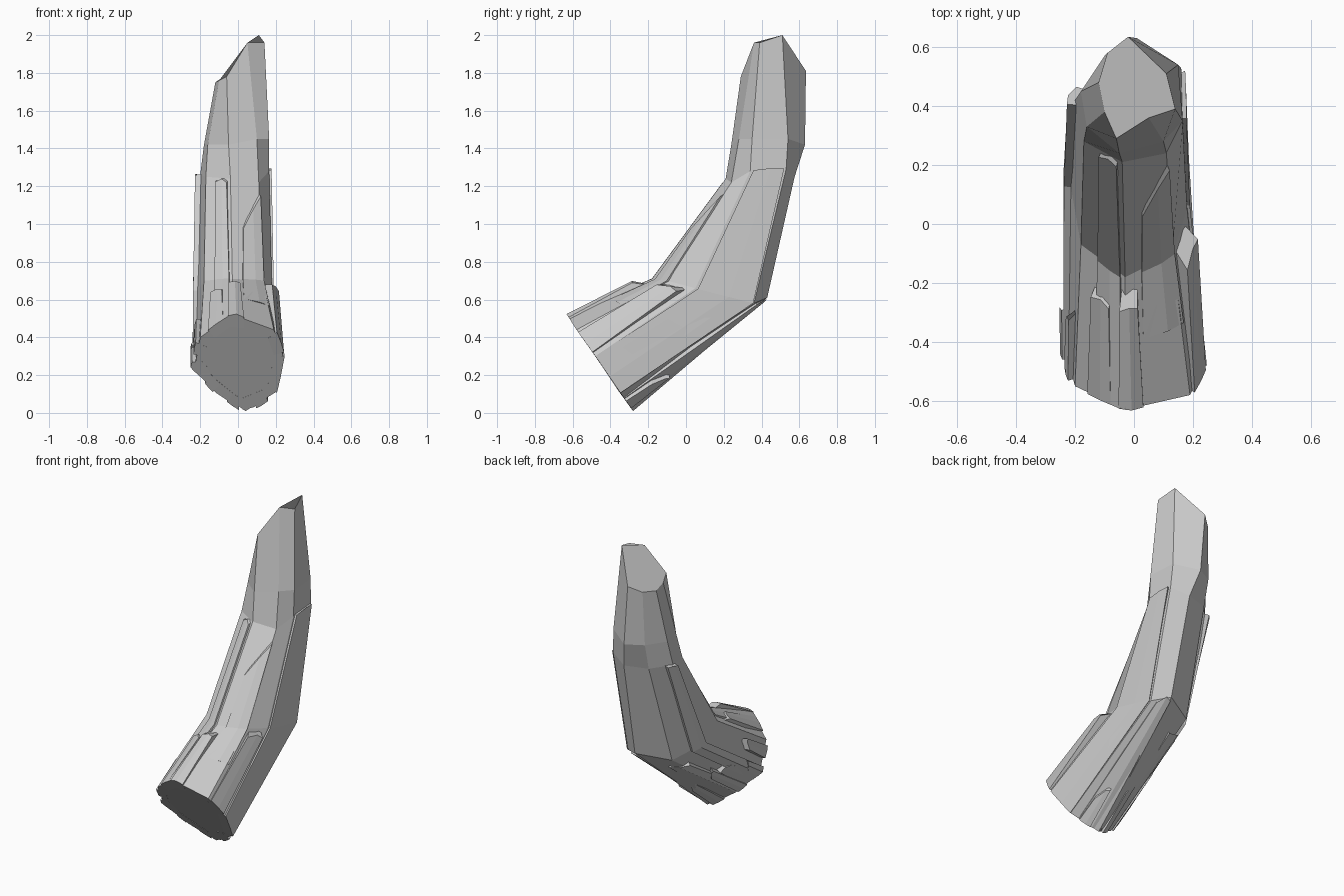
import bpy, bmesh
from mathutils import Vector

old = bpy.data.objects.get("Cube")
if old:
    bpy.data.objects.remove(old)

stone = bpy.data.materials.new("grey stone")
stone.use_nodes = True
GREY = (0.6, 0.6, 0.6, 1)
stone.diffuse_color = GREY
stone.node_tree.nodes["Principled BSDF"].inputs["Base Color"].default_value = GREY

# Cross-sections of eight corners, from +x through the back, -x and the front
RINGS = [
    # broken base
    ((.24, -.48, .3), (.2, -.35, .11), (.04, -.28, .01), (-.12, -.36, .12),
     (-.23, -.44, .24), (-.2, -.55, .4), (-.03, -.63, .52), (.19, -.58, .44)),
    # bend
    ((.18, .05, .66), (.17, .36, .58), (.07, .43, .61), (-.13, .33, .58),
     (-.22, .16, .64), (-.18, -.07, .7), (-.03, -.18, .71), (.13, -.1, .7)),
    # middle
    ((.165, .34, 1.28), (.16, .53, 1.29), (.05, .575, 1.25), (-.1, .53, 1.25),
     (-.2, .42, 1.26), (-.17, .28, 1.25), (-.04, .21, 1.24), (.11, .24, 1.22)),
    # shoulder
    ((.165, .35, 1.45), (.15, .54, 1.45), (.01, .63, 1.42), (-.1, .57, 1.42),
     (-.18, .45, 1.42), (-.16, .33, 1.42), (-.05, .24, 1.42), (.1, .28, 1.45)),
    # slanted tip
    ((.14, .39, 1.96), (.11, .51, 2), (-.02, .635, 1.81), (-.09, .58, 1.77),
     (-.12, .48, 1.75), (-.1, .38, 1.76), (-.06, .29, 1.78), (.05, .36, 1.96)),
]
RINGS = [[Vector(p) for p in ring] for ring in RINGS]


def ring_point(i, pos, scale):
    ring = RINGS[i]
    centre = sum(ring, Vector()) / len(ring)
    k = int(pos % 8)
    point = ring[k].lerp(ring[(k + 1) % 8], pos % 1)
    return centre + (point - centre) * scale


def surface(t, pos, scale):
    i = min(int(t), len(RINGS) - 2)
    return ring_point(i, pos, scale).lerp(ring_point(i + 1, pos, scale), t - i)


def loft(name, sections):
    """Skin a list of equally long closed sections and cap both ends."""
    bm = bmesh.new()
    rows = [[bm.verts.new(p) for p in s] for s in sections]
    n = len(rows[0])
    for low, high in zip(rows, rows[1:]):
        for i in range(n):
            j = (i + 1) % n
            bm.faces.new((low[i], low[j], high[j], high[i]))
    bm.faces.new(rows[0][::-1])
    bm.faces.new(rows[-1])
    bmesh.ops.recalc_face_normals(bm, faces=bm.faces)
    mesh = bpy.data.meshes.new(name)
    bm.to_mesh(mesh)
    bm.free()
    mesh.materials.append(stone)
    obj = bpy.data.objects.new(name, mesh)
    bpy.context.collection.objects.link(obj)


def shard(name, start, end, pos, half, lift, slant=0, root=.4):
    """A wide ridge hugging the body; slant lowers one side of its broken tip."""
    stops = [start] + [i for i in range(1, 4) if start < i < end - slant - .1] + [end]
    sections = []
    for t in stops:
        f = (t - start) / (end - start)
        w = half * (1 - .2 * f)
        grow = 1 + (lift - 1) * (root + (1 - root) * f)
        tip, cut = (.07, slant) if t == end else (0, 0)
        sections.append([surface(t - cut, pos - w, .8), surface(t, pos + w, .8),
                         surface(t - tip, pos + w * .9, grow),
                         surface(t - (tip + cut) / 2, pos + w * .1, grow + .01),
                         surface(t - tip - cut, pos - w * .9, grow)])
    loft(name, sections)


# Main bent body
loft("bent_body", RINGS)

# Short ridges ending at the bend
shard("front_left_ridge", 0, .98, 7.5, .4, 1.24, root=.2)
shard("front_centre_ridge", 0, .9, 6.08, .22, 1.18, root=.2)
shard("front_right_ridge", 0, .8, 5.5, .25, 1.08)
shard("back_left_ridge", 0, 1.04, 1.7, .45, 1.04)
shard("back_right_ridge", 0, .88, 2.9, .4, 1.1)
shard("lower_right_ridge", 0, .5, 3.6, .3, 1.1)

# Long ridges ending at mid height
shard("long_left_ridge", 0, 2.08, .5, .55, 1.08)
shard("long_right_ridge", 0, 2.07, 3.9, .3, 1.16)
shard("long_front_ridge", 0, 2.03, 5.65, .3, 1.06)
shard("long_front_left_ridge", .5, 1.93, 6.7, .42, 1.07, slant=.35)

# Jagged splinters around the broken base
for k, pos in enumerate((1.5, 2.4, 3.2, 4, 4.6)):
    shard("base_splinter_%d" % (k + 1), 0, .35 + .12 * (k % 3), pos, .2, 1.1, slant=.1, root=.8)
